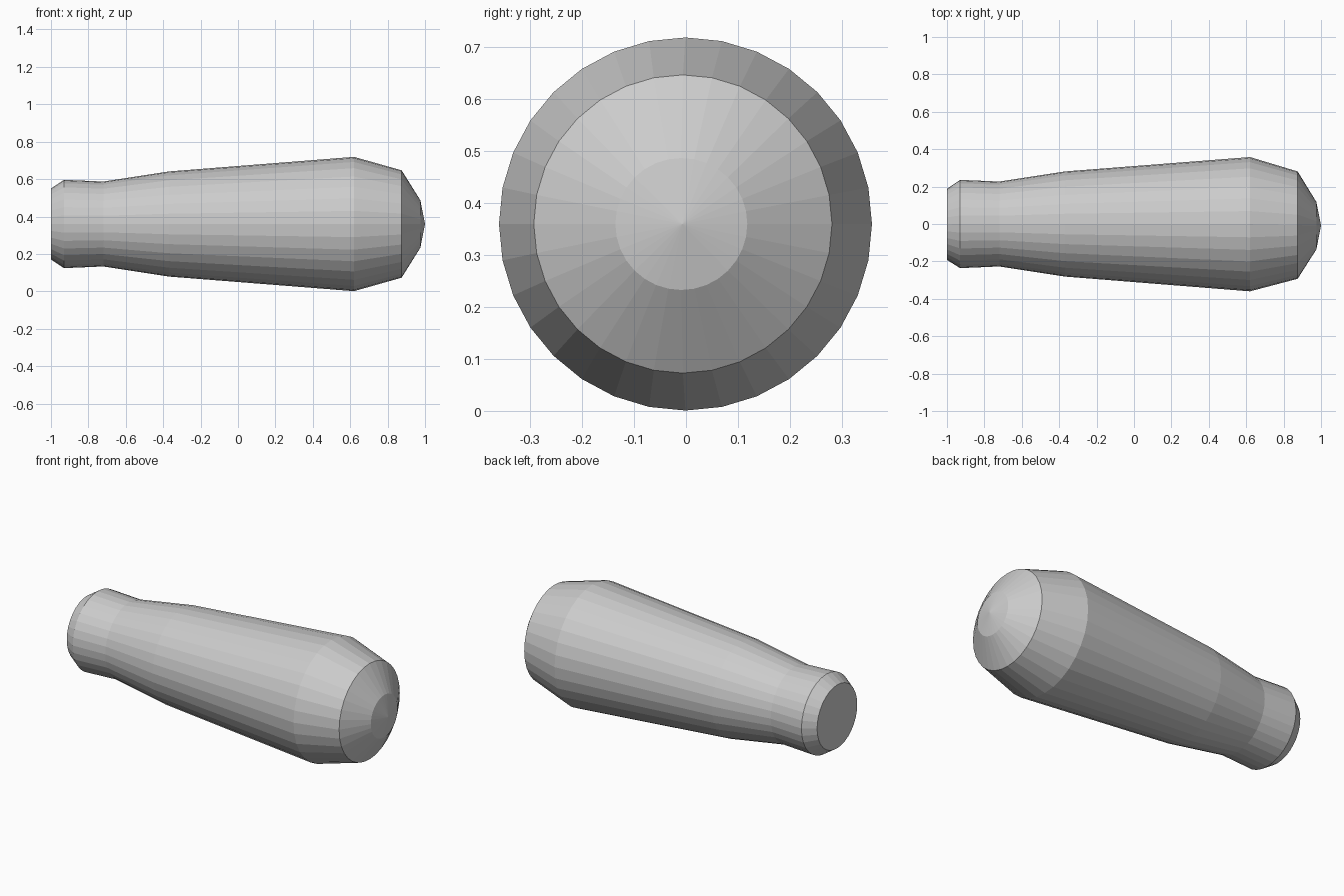
import bpy, bmesh
from math import sin, cos, tau

if "Cube" in bpy.data.objects:
    bpy.data.objects.remove(bpy.data.objects["Cube"])

SIDES = 32
AXIS_Z = 0.36

# handle outline: x, radius, small sideways drift of the ring centre
PROFILE = [(-1.0, 0.19, -0.002), (-0.93, 0.236, 0), (-0.72, 0.227, 0),
           (-0.37, 0.281, 0), (0.62, 0.359, -0.001), (0.875, 0.287, -0.006),
           (0.975, 0.127, -0.009)]
TIP = (1.0, -0.007, AXIS_Z)

bm = bmesh.new()


def ring(x, r, dy):
    return [bm.verts.new((x, dy + r * sin(tau * i / SIDES),
                          AXIS_Z + r * cos(tau * i / SIDES)))
            for i in range(SIDES)]


# turned body
rings = [ring(*p) for p in PROFILE]
for a, b in zip(rings, rings[1:]):
    for i in range(SIDES):
        j = (i + 1) % SIDES
        bm.faces.new((a[i], a[j], b[j], b[i]))

# flat end at the neck
bm.faces.new(rings[0])

# pointed end at the butt
tip = bm.verts.new(TIP)
for i in range(SIDES):
    bm.faces.new((rings[-1][i], rings[-1][(i + 1) % SIDES], tip))

bmesh.ops.recalc_face_normals(bm, faces=bm.faces[:])
mesh = bpy.data.meshes.new("handle")
bm.to_mesh(mesh)
bm.free()
handle = bpy.data.objects.new("handle", mesh)
bpy.context.collection.objects.link(handle)
